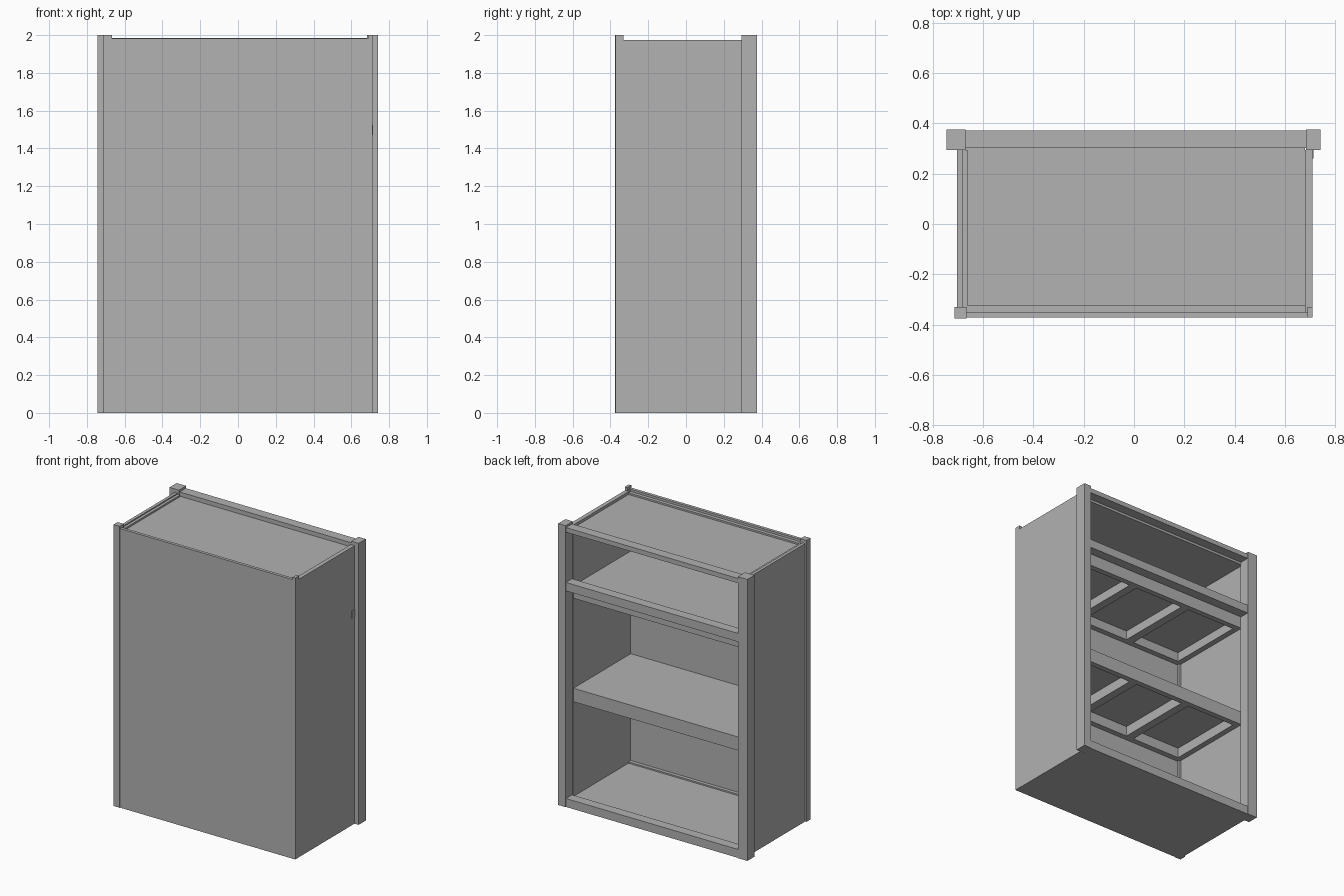
import bpy
import bmesh

old = bpy.data.objects.get("Cube")
if old:
    bpy.data.objects.remove(old, do_unlink=True)

# Single painted finish
grey = bpy.data.materials.new("cabinet_grey")
grey.use_nodes = True
COLOUR = (0.445, 0.445, 0.445, 1)
grey.diffuse_color = COLOUR
grey.node_tree.nodes["Principled BSDF"].inputs["Base Color"].default_value = COLOUR


def boards(name, *boxes):
    """One object made of boxes, each given as (x range, y range, z range)."""
    bm = bmesh.new()
    for ranges in boxes:
        verts = bmesh.ops.create_cube(bm, size=1)["verts"]
        for v in verts:
            for axis, (low, high) in enumerate(ranges):
                v.co[axis] = low if v.co[axis] < 0 else high
    mesh = bpy.data.meshes.new(name)
    bm.to_mesh(mesh)
    bm.free()
    mesh.materials.append(grey)
    obj = bpy.data.objects.new(name, mesh)
    bpy.context.collection.objects.link(obj)
    return obj


# Shared dimensions
LEFT, RIGHT = 0.68, -0.683          # inner wall faces
FRONT, REAR = -0.35, 0.295          # inside depth
POST_L, POST_R = 0.684, -0.67       # opening between the rear posts
TOP, SIDE_TOP, LID = 2.0, 1.975, 1.955

# Rear face frame: posts and rails
boards("rear_left_post", ((POST_L, 0.742), (REAR, 0.375), (0, TOP)))
boards("rear_right_post", ((-0.745, POST_R), (REAR, 0.375), (0, TOP)))
for name, low, high in (("bottom_rail", 0, 0.06),
                        ("middle_rail", 1.535, 1.595),
                        ("top_rail", 1.952, 1.985)):
    boards(name, ((POST_R, POST_L), (0.302, 0.371), (low, high)))

# Side walls and front panel
boards("left_wall", ((LEFT, 0.71), (FRONT, REAR), (0, SIDE_TOP)))
boards("right_wall", ((-0.705, RIGHT), (FRONT, REAR), (0, SIDE_TOP)))
boards("front_panel", ((-0.667, 0.71), (-0.372, FRONT), (0, 1.983)))
boards("front_right_post", ((-0.715, -0.667), (-0.375, -0.33), (0, TOP)))
boards("front_left_post", ((0.69, 0.711), (-0.372, -0.33), (0, TOP)))

# Top and floor panels with thin edge battens
for name, low, high, edge in (("top_panel", 1.935, LID, 1.967),
                              ("floor_panel", 0, 0.046, 0.056)):
    boards(name, ((RIGHT, LEFT), (FRONT, 0.302), (low, high)))
    boards(name + "_battens",
           ((RIGHT, -0.663), (FRONT, REAR), (high, edge)),
           ((-0.663, LEFT), (FRONT, -0.325), (high, edge)))


# Shelves: a thin top on a frame that leaves three pockets underneath
def shelf(name, low, high):
    skin = high - 0.025
    border, bays = 0.04, 3
    x0, x1 = RIGHT + 0.004, LEFT - 0.002
    y0, y1 = FRONT + 0.002, REAR
    parts = [((x0, x1), (y0, y1), (skin, high)),
             ((x0, x1), (y0, y0 + border), (low, skin)),
             ((x0, x1), (y1 - border, y1), (low, skin))]
    divider = 0.06
    step = (x1 - x0 - 2 * border + divider) / bays
    for i in range(bays + 1):
        start = x0 + border - divider + i * step
        a, b = max(start, x0), min(start + divider, x1)
        parts.append(((a, b), (y0 + border, y1 - border), (low, skin)))
    boards(name, *parts)


shelf("lower_shelf", 0.72, 0.816)
shelf("upper_shelf", 1.455, 1.545)

# Small catch plate on the left wall
boards("catch_plate", ((0.71, 0.715), (0.26, REAR), (1.47, 1.525)))
